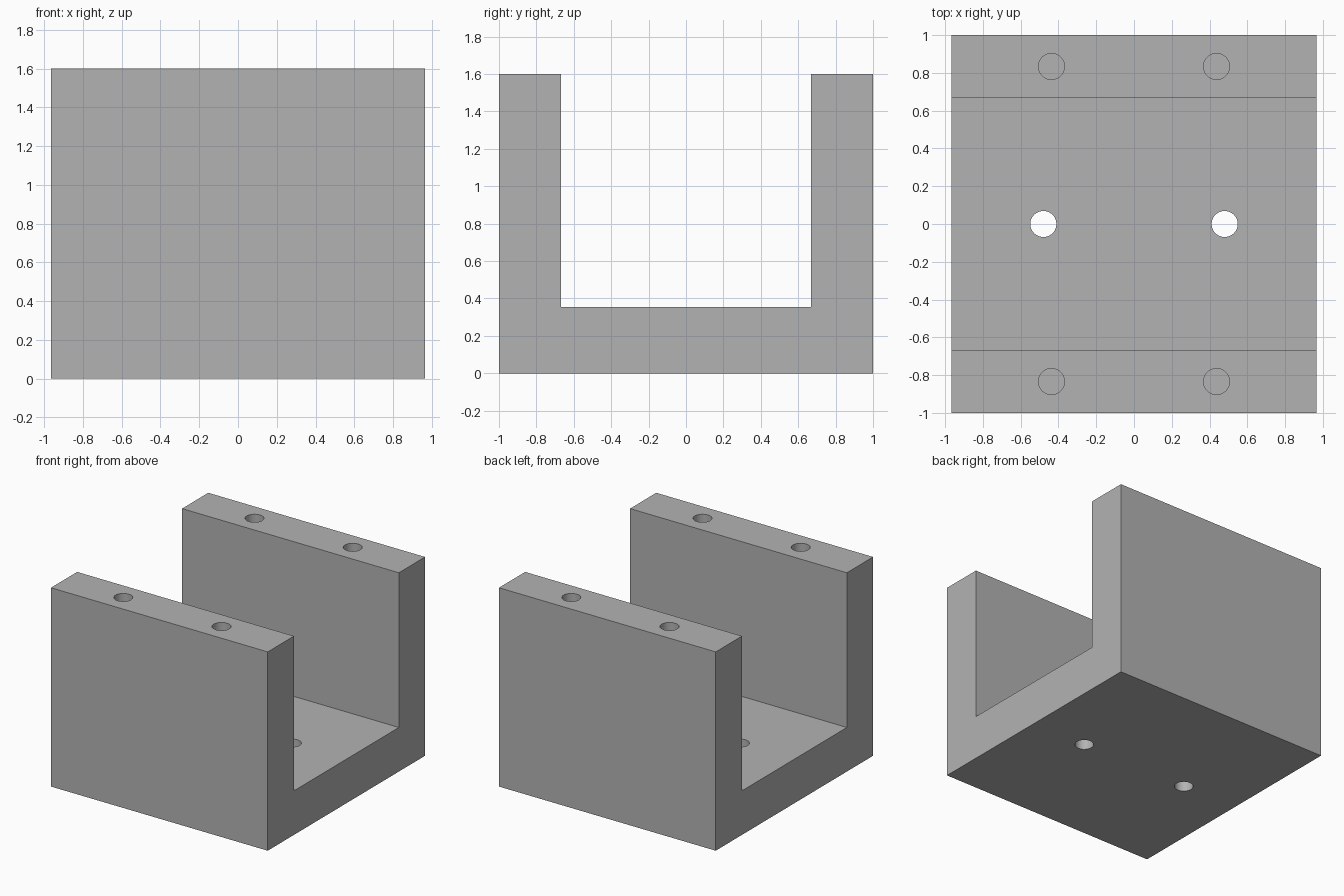
import bpy
import bmesh
import math
from mathutils import Matrix, Vector

HALF_X, HALF_Y, HEIGHT = 0.965, 1.0, 1.6
INNER_Y, FLOOR_Z = 0.667, 0.355
HOLE_R, BLIND_DEPTH = 0.069, 0.6

cube = bpy.data.objects.get("Cube")
if cube:
    bpy.data.objects.remove(cube, do_unlink=True)


def make_object(name, bm):
    bmesh.ops.recalc_face_normals(bm, faces=bm.faces)
    mesh = bpy.data.meshes.new(name)
    bm.to_mesh(mesh)
    bm.free()
    obj = bpy.data.objects.new(name, mesh)
    bpy.context.collection.objects.link(obj)
    return obj


def add_hole(bm, x, y, bottom, top):
    bmesh.ops.create_cone(
        bm, cap_ends=True, segments=48, radius1=HOLE_R, radius2=HOLE_R,
        depth=top - bottom,
        matrix=Matrix.Translation((x, y, (top + bottom) / 2)))


# Plain grey metal
grey = bpy.data.materials.new("grey")
grey.use_nodes = True
colour = (0.45, 0.45, 0.45, 1)
grey.diffuse_color = colour
grey.node_tree.nodes["Principled BSDF"].inputs["Base Color"].default_value = colour

# U-shaped channel: half profile mirrored in y, extruded along x
half = [(HALF_Y, 0), (HALF_Y, HEIGHT), (INNER_Y, HEIGHT), (INNER_Y, FLOOR_Z)]
profile = half + [(-y, z) for y, z in reversed(half)]
bm = bmesh.new()
face = bm.faces.new([bm.verts.new((-HALF_X, y, z)) for y, z in profile])
ext = bmesh.ops.extrude_face_region(bm, geom=[face])
bmesh.ops.translate(bm, vec=Vector((2 * HALF_X, 0, 0)),
                    verts=[v for v in ext["geom"] if isinstance(v, bmesh.types.BMVert)])
channel = make_object("channel_bracket", bm)
channel.data.materials.append(grey)

# Cutter: blind holes in the wall tops and through holes in the floor
bm = bmesh.new()
for sx in (-1, 1):
    add_hole(bm, sx * 0.48, 0, -0.1, FLOOR_Z + 0.1)
    for sy in (-1, 1):
        add_hole(bm, sx * 0.437, sy * 0.834, HEIGHT - BLIND_DEPTH, HEIGHT + 0.1)
cutter = make_object("hole_cutter", bm)
cutter.data.materials.append(grey)
cutter.hide_render = True

# Drill the holes, then drop the cutter
drill = channel.modifiers.new("holes", 'BOOLEAN')
drill.operation = 'DIFFERENCE'
drill.solver = 'EXACT'
drill.object = cutter
bpy.ops.object.select_all(action='DESELECT')
channel.select_set(True)
bpy.context.view_layer.objects.active = channel
bpy.ops.object.modifier_apply(modifier=drill.name)
bpy.data.objects.remove(cutter, do_unlink=True)
bpy.ops.object.shade_smooth_by_angle(angle=math.radians(30))
